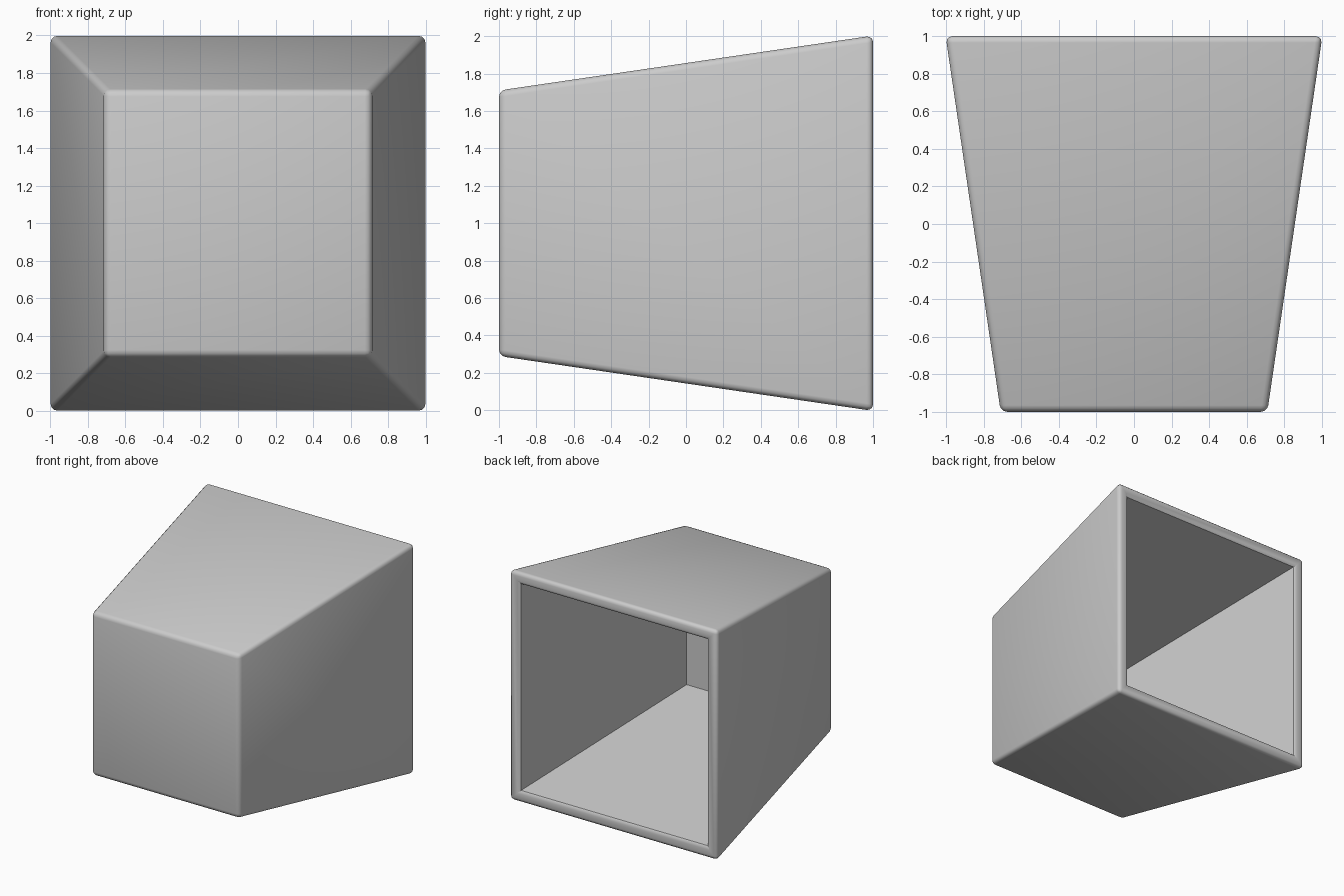
import bpy, bmesh

if "Cube" in bpy.data.objects:
    bpy.data.objects.remove(bpy.data.objects["Cube"])

BACK, FRONT, WALL = 1.003, 0.71, 0.10
CZ = 1.0

bm = bmesh.new()
bmesh.ops.create_cube(bm, size=2)

# Tapered outer block: small front, large back
for v in bm.verts:
    s = BACK if v.co.y > 0 else FRONT
    v.co.x *= s
    v.co.z *= s

# Rounded outer edges
bmesh.ops.bevel(bm, geom=bm.edges[:], offset=0.035, offset_type='OFFSET',
                segments=3, profile=0.5, affect='EDGES')

# Open back: rim, then hollow following the taper
bm.normal_update()
back = max((f for f in bm.faces if f.normal.y > 0.99), key=lambda f: f.calc_area())


def set_loop(face, half, y):
    for v in face.verts:
        v.co.x = half if v.co.x > 0 else -half
        v.co.z = half if v.co.z > 0 else -half
        v.co.y = y


bmesh.ops.inset_region(bm, faces=[back], thickness=0.04)
set_loop(back, 0.925, 1.0)
bmesh.ops.inset_region(bm, faces=[back], thickness=0.02)
set_loop(back, 0.90, 0.983)
bmesh.ops.inset_region(bm, faces=[back], thickness=0.02)
set_loop(back, FRONT + 0.0145 - WALL, -1 + WALL)

bmesh.ops.translate(bm, verts=bm.verts, vec=(0, 0, CZ))
bmesh.ops.recalc_face_normals(bm, faces=bm.faces)

mesh = bpy.data.meshes.new("tapered_open_box")
bm.to_mesh(mesh)
bm.free()
box = bpy.data.objects.new("tapered_open_box", mesh)
bpy.context.collection.objects.link(box)

bpy.context.view_layer.objects.active = box
box.select_set(True)
bpy.ops.object.shade_smooth_by_angle(angle=0.61)
